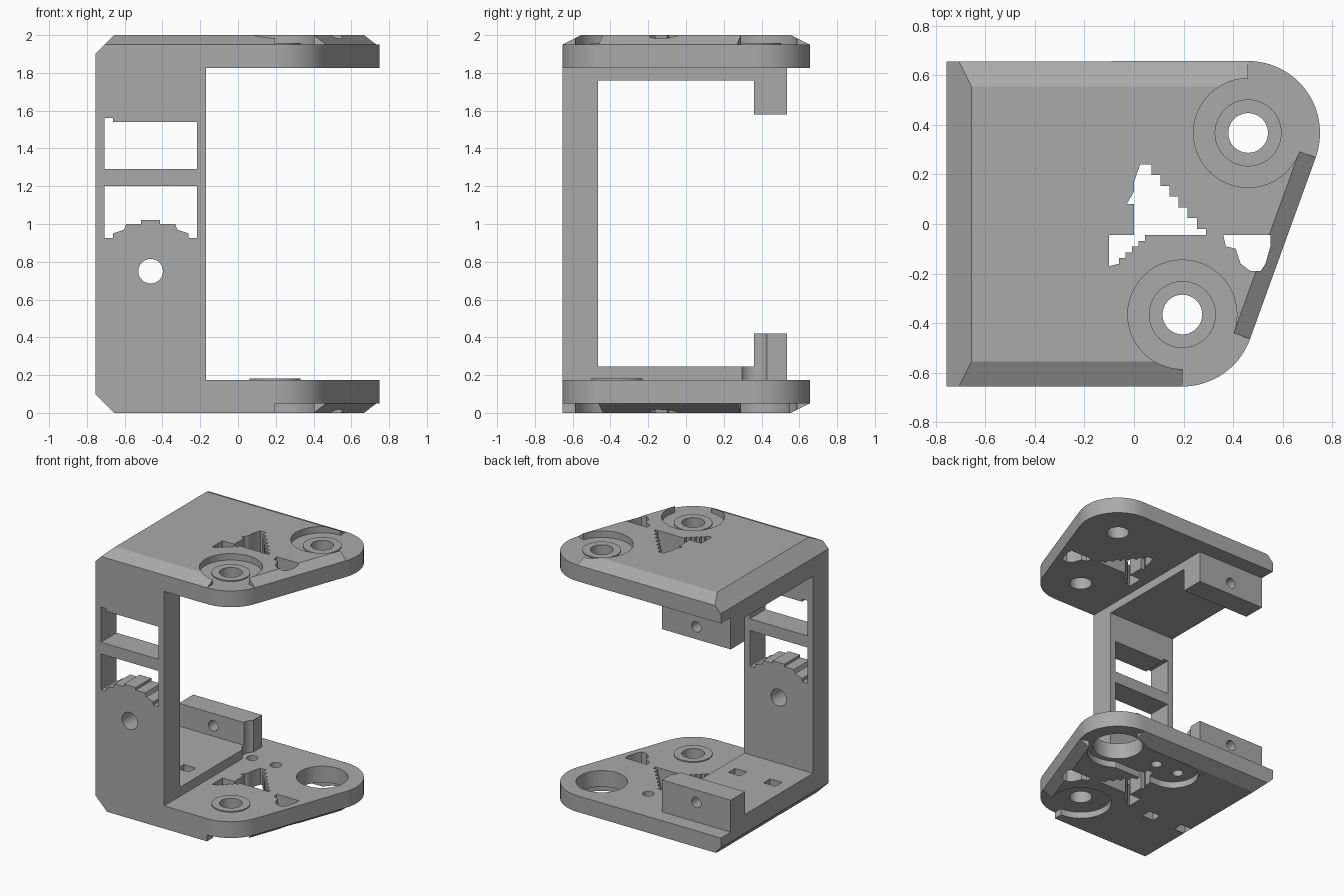
import bpy, bmesh
from math import cos, sin, atan2, pi
from mathutils import Vector

old = bpy.data.objects.get("Cube")
if old:
    bpy.data.objects.remove(old)

grey = bpy.data.materials.new("plain grey")
grey.use_nodes = True
grey.diffuse_color = (0.4, 0.4, 0.4, 1)
grey.node_tree.nodes["Principled BSDF"].inputs["Base Color"].default_value = grey.diffuse_color

# Main dimensions
LEFT, SIDE, TOP = -0.755, 0.655, 2.0
THICK, LIP, ROUND = 0.175, 0.05, 0.29
INNER = -0.17                       # free edge of the wall and shelves
MID = (LEFT + INNER) / 2
FRONT = Vector((0.195, -0.365))     # front pivot
BACK = Vector((0.46, 0.367))        # rear pivot
along = (BACK - FRONT).normalized()
out = Vector((along.y, -along.x))   # outward from the slanted edge


def make(name, bm):
    bmesh.ops.recalc_face_normals(bm, faces=bm.faces)
    mesh = bpy.data.meshes.new(name)
    bm.to_mesh(mesh)
    bm.free()
    mesh.materials.append(grey)
    obj = bpy.data.objects.new(name, mesh)
    bpy.context.collection.objects.link(obj)
    return obj


def prism(name, points, low, high, axis="z"):
    bm = bmesh.new()
    place = (lambda a, b, h: (a, b, h)) if axis == "z" else (lambda a, b, h: (a, h, b))
    face = bm.faces.new([bm.verts.new(place(p[0], p[1], low)) for p in points])
    grown = bmesh.ops.extrude_face_region(bm, geom=[face])
    moved = [v for v in grown["geom"] if isinstance(v, bmesh.types.BMVert)]
    bmesh.ops.translate(bm, verts=moved, vec=Vector(place(0, 0, high - low)))
    return make(name, bm)


def arc(centre, radius, start, end, steps=24):
    turn = [start + (end - start) * i / steps for i in range(steps + 1)]
    return [(centre[0] + radius * cos(t), centre[1] + radius * sin(t)) for t in turn]


def disc(centre, radius):
    return arc(centre, radius, 0, 2 * pi, 48)[:-1]


def box(x0, x1, y0, y1):
    return [(x0, y0), (x1, y0), (x1, y1), (x0, y1)]


def stairs(start, end, count, flat_first=True):
    """Stepped line, used for the toothed edges of the openings."""
    a, b = Vector(start), Vector(end)
    line = [a]
    for i in range(count):
        p, q = a.lerp(b, i / count), a.lerp(b, (i + 1) / count)
        line += [Vector((q.x, p.y)) if flat_first else Vector((p.x, q.y)), q]
    return line


def wedge(start, end, inward, width, drop, top):
    """Cutter for a chamfer along one plate edge."""
    bm = bmesh.new()
    for p in (start, end):
        for d, h in ((-width, -2 * drop), (2 * width, drop), (-width, drop)):
            q = Vector(p) + Vector(inward) * d
            bm.verts.new((q.x, q.y, TOP + h if top else -h))
    bmesh.ops.convex_hull(bm, input=bm.verts)
    return make("chamfer_cutter", bm)


def combine(target, tool, operation="DIFFERENCE"):
    mod = target.modifiers.new("cut", "BOOLEAN")
    mod.operation, mod.solver, mod.object = operation, "EXACT", tool
    bpy.context.view_layer.update()
    result = target.evaluated_get(bpy.context.evaluated_depsgraph_get())
    mesh = bpy.data.meshes.new_from_object(result)
    target.modifiers.clear()
    target.data = mesh
    bpy.data.objects.remove(tool)


# Rounded plate outline shared by both plates
lean = atan2(out.y, out.x)
outline = ([(LEFT, SIDE), (LEFT, -SIDE)] + arc(FRONT, ROUND, -pi / 2, lean)
           + arc(BACK, ROUND, lean, pi / 2))

# Toothed openings through the plates
big_opening = (stairs((0.07, 0.24), (0.29, -0.02), 6, False) + [(0.29, -0.045)]
               + stairs((0.07, -0.045), (-0.06, -0.16), 5) + [(-0.1, -0.17), (-0.1, -0.045)]
               + [(0, -0.045), (0, 0.08), (-0.03, 0.08), (0, 0.13), (0, 0.17), (0.025, 0.24)])
small_opening = ([(0.36, -0.045), (0.55, -0.045), (0.55, -0.09), (0.53, -0.16)]
                 + [(0.51, -0.19), (0.47, -0.19), (0.43, -0.16), (0.41, -0.1), (0.37, -0.09)])

# Bracket: wall, plates, shelves and end blocks
bracket = prism("bracket", box(LEFT, INNER, 0, TOP), -SIDE, -0.465, "y")
for low, high in ((0, THICK), (TOP - THICK, TOP)):
    combine(bracket, prism("plate", outline, low, high), "UNION")
for low, high, front in ((0.1, 0.245, -0.6), (0.1, 0.42, 0.36),
                         (1.76, 1.9, -0.6), (1.58, 1.9, 0.36)):
    combine(bracket, prism("shelf", box(LEFT, INNER, front, 0.535), low, high), "UNION")

# Edge chamfers and round recesses, on the top and the underside
for top in (True, False):
    low, high = (TOP - LIP, TOP + 0.1) if top else (-0.1, LIP)
    combine(bracket, wedge((LEFT, -1), (LEFT, 1), (1, 0), 0.1, 0.1, top))
    combine(bracket, wedge((-1, SIDE), (BACK.x, SIDE), (0, -1), 0.1, LIP, top))
    if top:
        combine(bracket, wedge((-1, -SIDE), (FRONT.x, -SIDE), (0, 1), 0.1, LIP, top))
    combine(bracket, wedge(FRONT + out * ROUND, BACK + out * ROUND, -out, 0.07, LIP, top))
    for pivot, way in ((FRONT, -1), (BACK, 1)):
        corner = [pivot, (pivot.x, way), (pivot.x + 0.5, way), pivot + out * 0.5]
        combine(bracket, prism("corner_cutter", corner, low, high))
        combine(bracket, prism("recess_cutter", disc(pivot, 0.22), low, high))

# Raised rings around the pivots
for pivot, level in ((FRONT, TOP - LIP), (BACK, TOP - LIP), (FRONT, THICK)):
    combine(bracket, prism("ring", disc(pivot, 0.135), level - 0.02, level + 0.008), "UNION")

# Pocket for the drive arm, with its screw holes and clearance
pocket = arc((-0.06, BACK.y), 0.18, pi / 2, 3 * pi / 2) + [(BACK.x, BACK.y - 0.18), (BACK.x, BACK.y + 0.18)]
combine(bracket, prism("pocket_cutter", pocket, -0.1, LIP))
for x in (-0.12, 0.08):
    combine(bracket, prism("screw_cutter", disc((x, 0.345), 0.04), -0.1, 0.3))
combine(bracket, prism("clearance_cutter", disc((-0.12, 0.362), 0.083), THICK, 0.5))

# Pivot holes, slots and toothed openings
combine(bracket, prism("pivot_cutter", disc(FRONT, 0.08), -1, 3))
combine(bracket, prism("pivot_cutter", disc(BACK, 0.08), 1, 3))
combine(bracket, prism("drive_cutter", disc(BACK, 0.18), -1, 1))
for shape in (big_opening, small_opening):
    combine(bracket, prism("opening_cutter", shape, -1, 3))
for x in (MID - 0.15, MID + 0.15):
    combine(bracket, prism("slot_cutter", box(x - 0.05, x + 0.05, -0.22, -0.14), -1, 1))

# Wall windows, the lower one with a toothed arch
half = 0.245
upper = [(MID - half, 1.29), (MID + half, 1.29), (MID + half, 1.54),
         (MID - 0.2, 1.54), (MID - 0.2, 1.56), (MID - half, 1.56)]
rise = [(-half, 0.925), (-0.2, 0.925), (-0.2, 0.95), (-0.14, 0.97),
        (-0.13, 1.0), (-0.05, 1.0), (-0.05, 1.02)]
lower = ([(MID + x, z) for x, z in rise] + [(MID - x, z) for x, z in reversed(rise)]
         + [(MID + half, 1.2), (MID - half, 1.2)])
for shape in (upper, lower):
    combine(bracket, prism("window_cutter", shape, -1, 0, "y"))

# Round holes through the wall and the end blocks
combine(bracket, prism("wall_hole_cutter", disc((MID, 0.75), 0.065), -1, 0, "y"))
for z in (0.325, TOP - 0.325):
    combine(bracket, prism("block_hole_cutter", disc((MID, z), 0.04), 0, 1, "y"))

# Smooth the curved walls and keep the edges sharp
bpy.ops.object.select_all(action="DESELECT")
bracket.select_set(True)
bpy.context.view_layer.objects.active = bracket
bpy.ops.object.shade_smooth_by_angle(angle=pi / 9)
